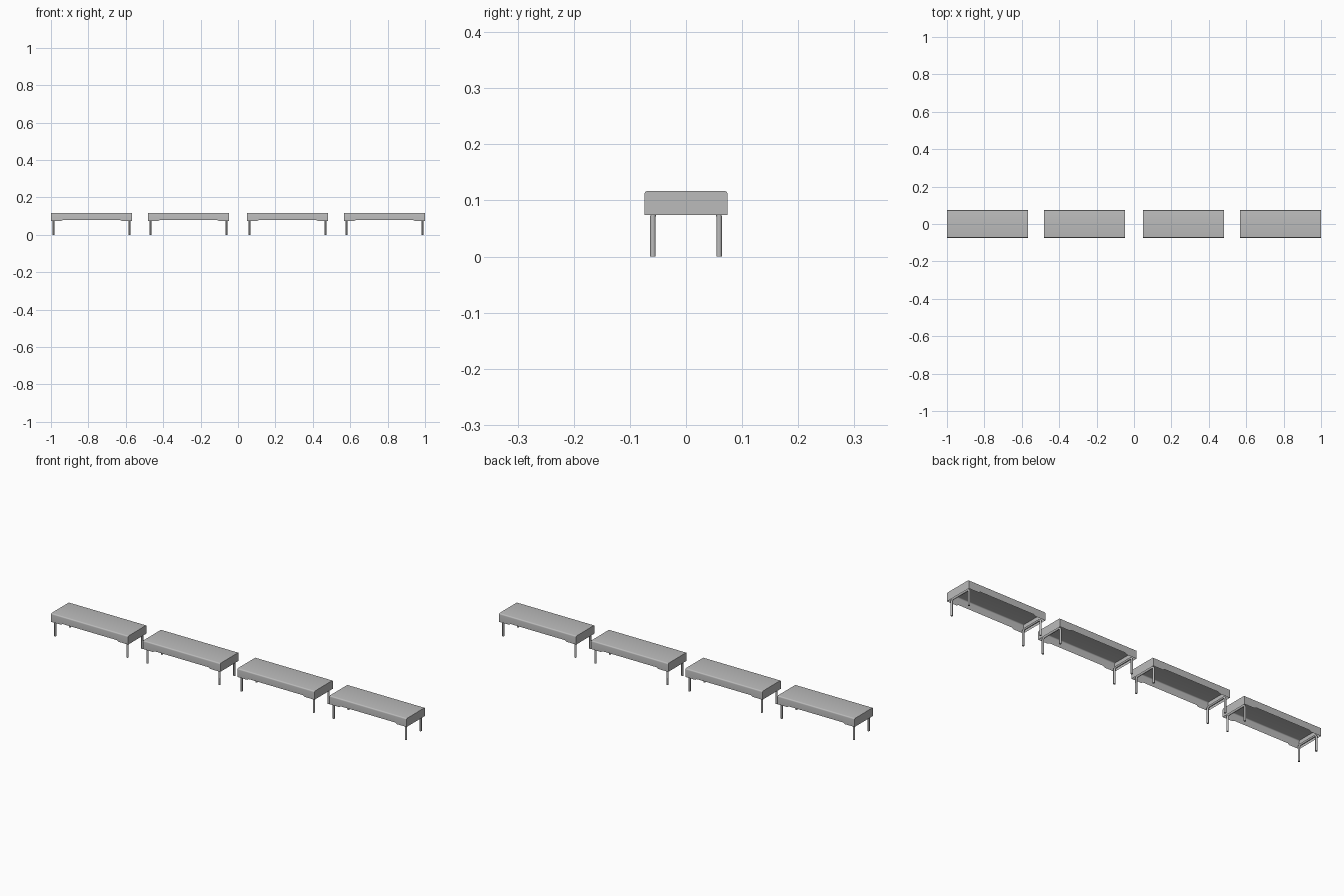
import bpy, bmesh, math
from mathutils import Vector

cube = bpy.data.objects.get("Cube")
if cube:
    bpy.data.objects.remove(cube, do_unlink=True)

grey = bpy.data.materials.new("plain grey")
grey.use_nodes = True
grey.diffuse_color = (0.5, 0.5, 0.5, 1)
grey.node_tree.nodes["Principled BSDF"].inputs["Base Color"].default_value = (0.5, 0.5, 0.5, 1)

LENGTH, HALF_W, TOP, RIM = 0.434, 0.074, 0.117, 0.074
ROUND, RISE = 0.006, 0.006        # top edge radius, raised rim in the middle
LEG_X, LEG_Y, TUBE = 0.203, 0.059, 0.005


def add_object(name, bm):
    mesh = bpy.data.meshes.new(name)
    bmesh.ops.recalc_face_normals(bm, faces=bm.faces)
    bm.to_mesh(mesh)
    bm.free()
    mesh.materials.append(grey)
    obj = bpy.data.objects.new(name, mesh)
    bpy.context.collection.objects.link(obj)
    bpy.ops.object.select_all(action='DESELECT')
    obj.select_set(True)
    bpy.context.view_layer.objects.active = obj
    bpy.ops.object.shade_smooth_by_angle(angle=math.radians(40))
    return obj


def arc(cy, cz, r, start, end, steps=4):
    angles = [math.radians(start + (end - start) * i / steps) for i in range(steps + 1)]
    return [(cy + r * math.cos(a), cz + r * math.sin(a)) for a in angles]


# Hollow seat cover: rounded profile swept along x, closed at both ends
def build_seat(name, x):
    inner = HALF_W - ROUND
    outline = [(HALF_W, RIM)] + arc(inner, TOP - ROUND, ROUND, 0, 90)
    outline += arc(-inner, TOP - ROUND, ROUND, 90, 180) + [(-HALF_W, RIM)]
    half = LENGTH / 2
    stations = [(-half, 0), (-half + 0.055, 0), (-half + 0.065, RISE),
                (half - 0.065, RISE), (half - 0.055, 0), (half, 0)]
    bm = bmesh.new()
    rings = [[bm.verts.new((x + sx, y, z + (lift if z == RIM else 0))) for y, z in outline]
             for sx, lift in stations]
    for a, b in zip(rings, rings[1:]):
        for i in range(len(outline) - 1):
            bm.faces.new((a[i], a[i + 1], b[i + 1], b[i]))
    bm.faces.new(rings[0])
    bm.faces.new(rings[-1])
    return add_object(name, bm)


# Bent tube: two legs joined by a crossbar under the seat
def build_leg_frame(name, x):
    bend, bar_z, sides = 0.01, 0.081, 12
    cy, cz = LEG_Y - bend, bar_z - bend
    path = [(LEG_Y, 0)] + arc(cy, cz, bend, 0, 90) + arc(-cy, cz, bend, 90, 180) + [(-LEG_Y, 0)]
    path = [Vector((x, y, z)) for y, z in path]
    bm = bmesh.new()
    rings = []
    for i, p in enumerate(path):
        along = (path[min(i + 1, len(path) - 1)] - path[max(i - 1, 0)]).normalized()
        if i in (0, len(path) - 1):
            along = Vector((0, 0, 1 if i == 0 else -1))
        across = Vector((1, 0, 0))
        normal = along.cross(across)
        rings.append([bm.verts.new(p + TUBE * (math.cos(t) * across + math.sin(t) * normal))
                      for t in (math.tau * k / sides for k in range(sides))])
    for a, b in zip(rings, rings[1:]):
        for k in range(sides):
            n = (k + 1) % sides
            bm.faces.new((a[k], a[n], b[n], b[k]))
    bm.faces.new(rings[0])
    bm.faces.new(rings[-1])
    return add_object(name, bm)


# Row of four benches
for number, x in enumerate((-0.783, -0.265, 0.265, 0.783), 1):
    build_seat(f"bench_{number}_seat", x)
    for side, sign in (("right", -1), ("left", 1)):
        build_leg_frame(f"bench_{number}_{side}_leg_frame", x + sign * LEG_X)
